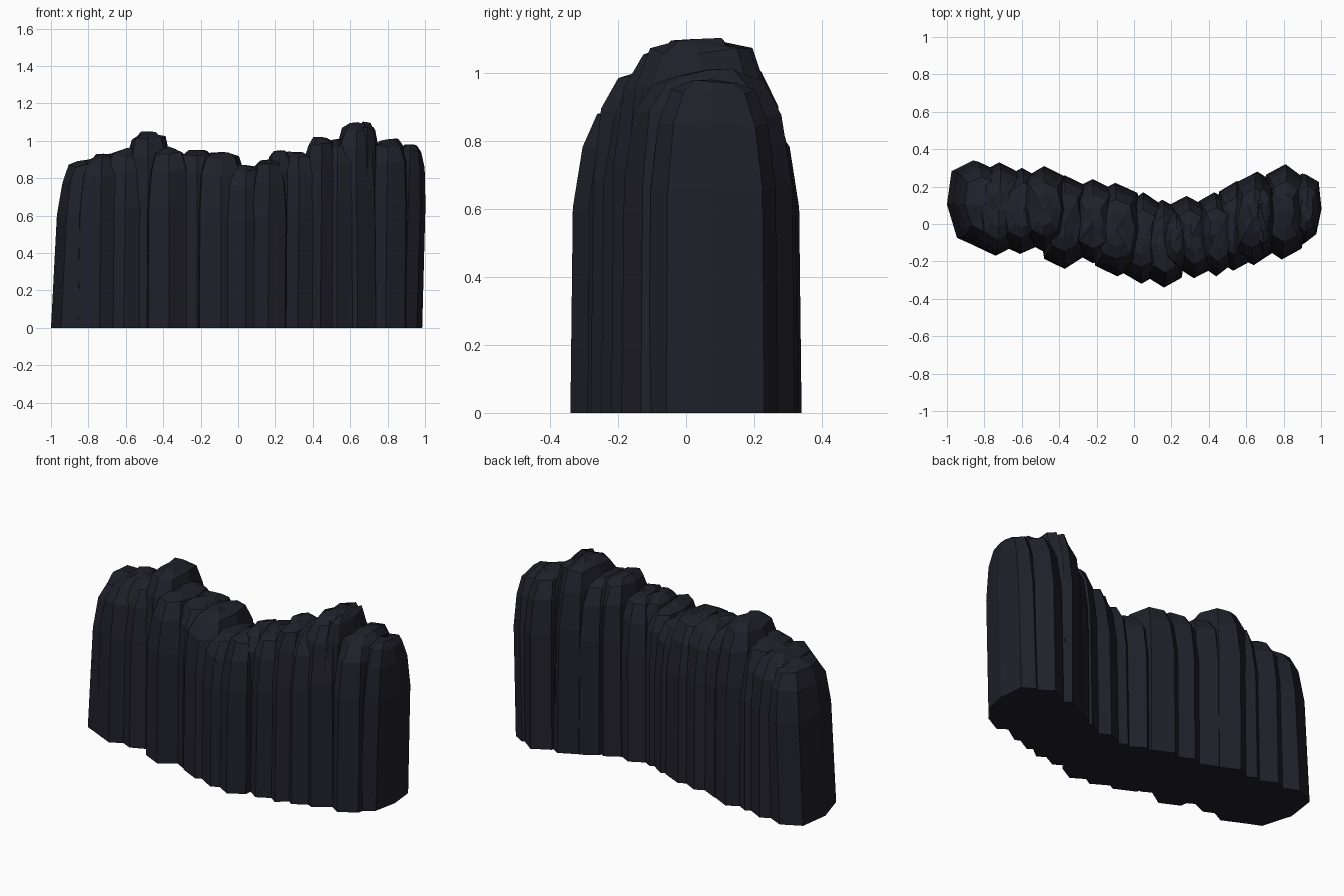
import bpy
import math
import random

random.seed(11)

if "Cube" in bpy.data.objects:
    bpy.data.objects.remove(bpy.data.objects["Cube"], do_unlink=True)

# Dark slate stone
stone = bpy.data.materials.new("dark slate")
stone.use_nodes = True
COLOUR = (0.0145, 0.0145, 0.023, 1)
stone.diffuse_color = COLOUR
bsdf = stone.node_tree.nodes["Principled BSDF"]
bsdf.inputs["Base Color"].default_value = COLOUR
bsdf.inputs["Roughness"].default_value = 0.9

# Shared silhouette of a column: (fraction of height, fraction of radius)
PROFILE = [(0, 1), (0.67, 0.97), (0.87, 0.85), (0.965, 0.64), (0.99, 0.36)]
SIDES = 8


def rock_column(name, front, back, half_width, height, lean=0):
    """Faceted column between a front and a back corner, with a domed top."""
    cx, cy = (front[0] + back[0]) / 2, (front[1] + back[1]) / 2
    ax, ay = back[0] - cx, back[1] - cy
    spokes = []
    for i in range(SIDES):
        # Diagonal corners sit a little outside the ellipse
        reach = random.uniform(1.02, 1.12) if i % 2 else 1
        c = reach * math.cos(math.tau * i / SIDES)
        s = reach * math.sin(math.tau * i / SIDES)
        spokes.append((ax * c - half_width * s, ay * c))
    verts, faces = [], []
    for level, (up, wide) in enumerate(PROFILE):
        for sx, sy in spokes:
            rough = random.uniform(-0.025, 0.025) if level > 1 else 0
            w = wide + rough
            verts.append((cx + sx * w + lean * up, cy + sy * w,
                          height * (up + rough * 0.5)))
    for level in range(len(PROFILE) - 1):
        base = level * SIDES
        for i in range(SIDES):
            j = (i + 1) % SIDES
            faces.append((base + i, base + j, base + SIDES + j, base + SIDES + i))
    # Closed foot and a fan over the crown
    faces.append(tuple(reversed(range(SIDES))))
    crown = len(verts)
    verts.append((cx + lean, cy, height))
    last = crown - SIDES
    for i in range(SIDES):
        faces.append((last + i, last + (i + 1) % SIDES, crown))
    mesh = bpy.data.meshes.new(name)
    mesh.from_pydata(verts, [], faces)
    mesh.materials.append(stone)
    obj = bpy.data.objects.new(name, mesh)
    bpy.context.collection.objects.link(obj)


# Ridge columns from right to left:
# front corner, back corner, half width, height, lean
COLUMNS = [
    ((-0.82, -0.13), (-0.86, 0.34), 0.16, 0.90, 0.04),
    ((-0.74, -0.17), (-0.72, 0.33), 0.15, 0.93, 0.01),
    ((-0.61, -0.16), (-0.60, 0.30), 0.15, 0.96, 0.01),
    ((-0.48, -0.15), (-0.48, 0.31), 0.14, 1.05, 0),
    ((-0.37, -0.24), (-0.37, 0.26), 0.14, 0.97, 0),
    ((-0.22, -0.21), (-0.22, 0.24), 0.15, 0.95, 0),
    ((-0.09, -0.28), (-0.10, 0.22), 0.15, 0.94, 0),
    ((0.04, -0.32), (0.05, 0.17), 0.13, 0.87, 0),
    ((0.16, -0.34), (0.15, 0.13), 0.12, 0.90, 0.01),
    ((0.22, -0.27), (0.23, 0.10), 0.09, 0.95, 0),
    ((0.32, -0.29), (0.28, 0.15), 0.12, 0.94, 0.01),
    ((0.44, -0.28), (0.43, 0.17), 0.11, 1.02, 0.01),
    ((0.53, -0.25), (0.55, 0.23), 0.12, 1.01, 0),
    ((0.64, -0.22), (0.66, 0.28), 0.13, 1.10, -0.01),
    ((0.69, -0.18), (0.69, 0.26), 0.07, 1.10, 0),
    ((0.79, -0.19), (0.81, 0.32), 0.13, 1.01, 0.01),
    ((0.89, -0.11), (0.90, 0.27), 0.09, 0.98, 0.03),
]
for number, column in enumerate(COLUMNS, 1):
    rock_column(f"rock_column_{number}", *column)
